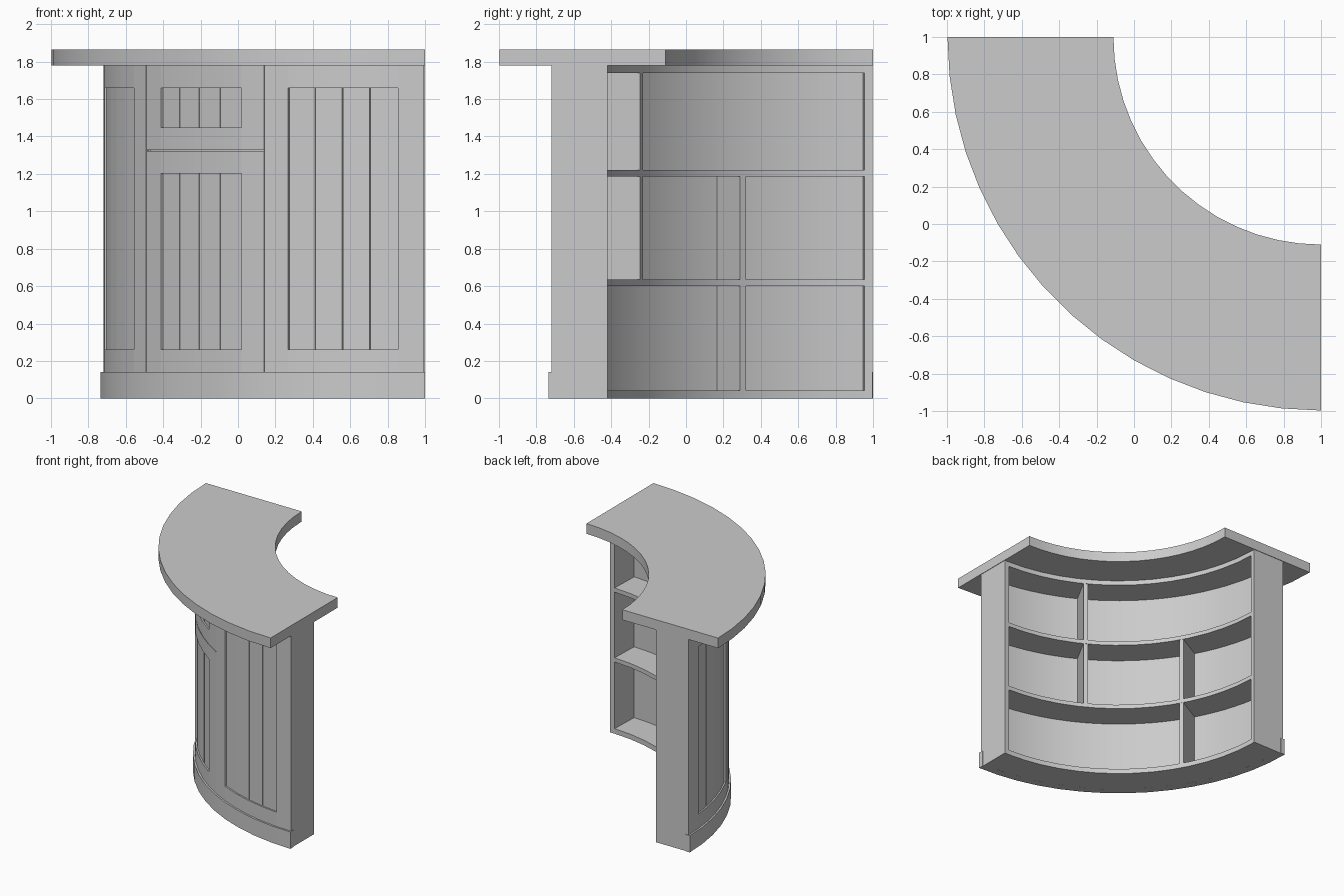
import bpy, bmesh, math

old = bpy.data.objects.get("Cube")
if old:
    bpy.data.objects.remove(old, do_unlink=True)

grey = bpy.data.materials.new("plain_grey")
grey.use_nodes = True
grey.diffuse_color = (0.6, 0.6, 0.6, 1)
grey.node_tree.nodes["Principled BSDF"].inputs["Base Color"].default_value = (0.6, 0.6, 0.6, 1)

START, END = 0.15, 89.85      # carcass ends, in degrees


def arc(name, r0, r1, z0, z1, a0=START, a1=END, step=6.0):
    """Curved block around the corner (1, 1); angle 0 is the right-hand end."""
    n = max(1, round((a1 - a0) / step))
    bm = bmesh.new()
    rings = []
    for i in range(n + 1):
        a = math.radians(a0 + (a1 - a0) * i / n)
        s, c = math.sin(a), math.cos(a)
        rings.append([bm.verts.new((1 - r * s, 1 - r * c, z))
                      for r, z in ((r0, z0), (r1, z0), (r1, z1), (r0, z1))])
    for p, q in zip(rings, rings[1:]):
        for k in range(4):
            m = (k + 1) % 4
            bm.faces.new((p[k], p[m], q[m], q[k]))
    bm.faces.new(rings[0][::-1])
    bm.faces.new(rings[-1])
    bmesh.ops.recalc_face_normals(bm, faces=bm.faces)
    mesh = bpy.data.meshes.new(name)
    bm.to_mesh(mesh)
    bm.free()
    mesh.materials.append(grey)
    ob = bpy.data.objects.new(name, mesh)
    bpy.context.collection.objects.link(ob)
    bpy.context.view_layer.objects.active = ob
    bpy.ops.object.select_all(action='DESELECT')
    ob.select_set(True)
    bpy.ops.object.shade_smooth_by_angle(angle=math.radians(30))
    return ob


# Countertop, curved wall and skirting
arc("countertop", 1.11, 1.997, 1.78, 1.865, 0, 90)
arc("curved_wall", 1.67, 1.695, 0, 1.78)
arc("skirting", 1.695, 1.735, 0, 0.14, 0, 90)

# Open shelving on the inner side
INNER, BACK = 1.42, 1.67
END_WIDTH = 1.8
arc("right_end_panel", INNER, BACK, 0, 1.78, START, END_WIDTH)
arc("left_end_panel", INNER, BACK, 0, 1.78, 90 - END_WIDTH, END)
boards = {"bottom_board": (0, 0.042), "lower_shelf": (0.6, 0.635),
          "upper_shelf": (1.185, 1.22), "top_board": (1.74, 1.78)}
for name, (z0, z1) in boards.items():
    arc(name, INNER, BACK, z0, z1, END_WIDTH, 90 - END_WIDTH)

# Upright dividers, staggered between the shelves
for name, a, z0, z1 in (("lower_divider_1", 60, 0.042, 0.6),
                        ("lower_divider_2", 60, 0.635, 1.185),
                        ("upper_divider_1", 28.6, 0.635, 1.185),
                        ("upper_divider_2", 28.6, 1.22, 1.74)):
    arc(name, INNER, BACK, z0, z1, a, a + 1.4)

# Framed front panels with four recessed planks each
FACE, RECESS, FRAME, STILE, GAP = 1.72, 1.708, 0.12, 4.8, 0.08


def framed_panel(name, a0, z0, z1):
    lo, hi = max(a0 + GAP, START), min(a0 + 30 - GAP, END)
    left, right = a0 + STILE, a0 + 30 - STILE
    arc(name + "_stile_a", 1.695, FACE, z0, z1, lo, left)
    arc(name + "_stile_b", 1.695, FACE, z0, z1, right, hi)
    arc(name + "_bottom_rail", 1.695, FACE, z0, z0 + FRAME, left, right, 5.1)
    arc(name + "_top_rail", 1.695, FACE, z1 - FRAME, z1, left, right, 5.1)
    width = (right - left) / 4
    for i in range(4):
        a = left + i * width
        arc(f"{name}_plank_{i + 1}", 1.695, RECESS, z0 + FRAME, z1 - FRAME,
            a + GAP, a + width - GAP)


framed_panel("right_panel", 0, 0.14, 1.78)
framed_panel("middle_lower_panel", 30, 0.14, 1.323)
framed_panel("middle_upper_panel", 30, 1.328, 1.78)
framed_panel("left_panel", 60, 0.14, 1.78)
